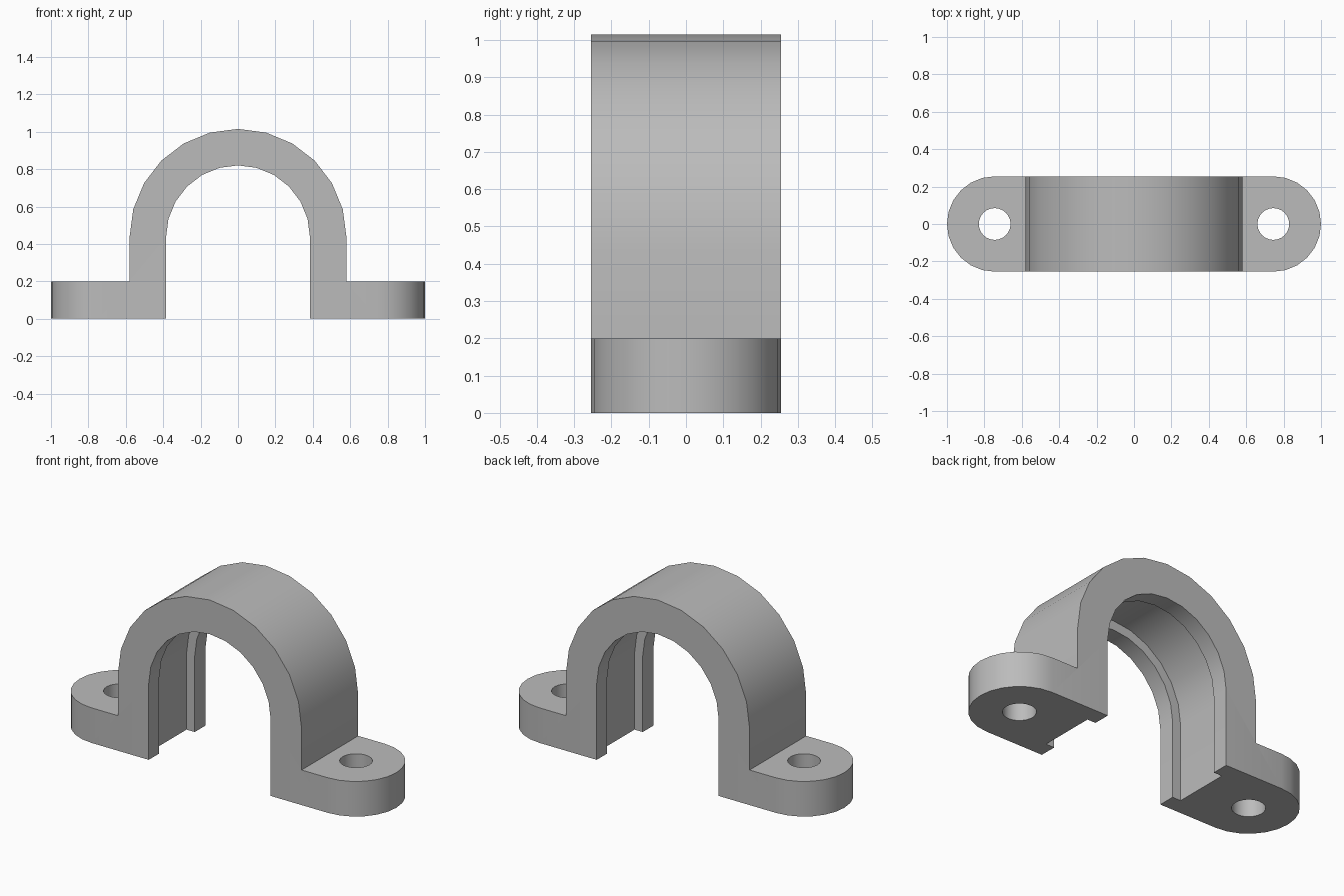
import bpy, bmesh
from math import pi, sin, cos

cube = bpy.data.objects.get("Cube")
if cube:
    bpy.data.objects.remove(cube)

DEPTH = 0.255          # half depth of strap and radius of the ears
OUTER, INNER = 0.58, 0.385
GROOVE = INNER + 0.052
LIP = DEPTH - 0.095    # inner side of each lip
SPRING = 0.435         # height where the arch begins
EAR_X, EAR_H, HOLE = 0.745, 0.2, 0.085

grey = bpy.data.materials.new("plain grey")
grey.use_nodes = True
colour = (0.5, 0.5, 0.5, 1)
grey.diffuse_color = colour
grey.node_tree.nodes["Principled BSDF"].inputs["Base Color"].default_value = colour


def add_object(name, bm):
    bmesh.ops.recalc_face_normals(bm, faces=bm.faces)
    mesh = bpy.data.meshes.new(name)
    bm.to_mesh(mesh)
    bm.free()
    mesh.materials.append(grey)
    obj = bpy.data.objects.new(name, mesh)
    bpy.context.collection.objects.link(obj)
    return obj


def prism(name, outline, bottom, top):
    bm = bmesh.new()
    base = bm.faces.new([bm.verts.new((x, y, bottom)) for x, y in outline])
    new = bmesh.ops.extrude_face_region(bm, geom=[base], use_keep_orig=True)["geom"]
    for v in new:
        if isinstance(v, bmesh.types.BMVert):
            v.co.z = top
    return add_object(name, bm)


def combine(target, tool, operation):
    mod = target.modifiers.new(operation, 'BOOLEAN')
    mod.operation, mod.solver, mod.object = operation, 'EXACT', tool
    bpy.context.view_layer.objects.active = target
    bpy.ops.object.modifier_apply(modifier=mod.name)
    bpy.data.objects.remove(tool)


# Strap: a channel section swept up one leg, over the arch and down again
section = [(OUTER, -DEPTH), (OUTER, DEPTH), (INNER, DEPTH), (INNER, LIP),
           (GROOVE, LIP), (GROOVE, -LIP), (INNER, -LIP), (INNER, -DEPTH)]
angles = [pi * i / 12 for i in range(13)]
bm = bmesh.new()
rings = [[bm.verts.new((r, y, 0)) for r, y in section]]
for a in angles:
    rings.append([bm.verts.new((r * cos(a), y, SPRING + r * sin(a))) for r, y in section])
rings.append([bm.verts.new((-r, y, 0)) for r, y in section])
n = len(section)
for a, b in zip(rings, rings[1:]):
    for i in range(n):
        j = (i + 1) % n
        bm.faces.new((a[i], a[j], b[j], b[i]))
bm.faces.new(rings[0])
bm.faces.new(rings[-1])
clamp = add_object("pipe_clamp", bm)

# Rounded mounting ears with a bolt hole on each side
for side in (1, -1):
    root = (GROOVE + OUTER) / 2
    ear = [(side * root, -DEPTH)]
    ear += [(side * (EAR_X + DEPTH * sin(a)), -DEPTH * cos(a)) for a in angles]
    ear.append((side * root, DEPTH))
    combine(clamp, prism("ear", ear, 0, EAR_H), 'UNION')
    hole = [(side * EAR_X + HOLE * cos(pi * i / 12), HOLE * sin(pi * i / 12)) for i in range(24)]
    combine(clamp, prism("bolt_hole", hole, -0.1, EAR_H + 0.1), 'DIFFERENCE')

# Tidy coplanar seams, then smooth the curved walls
bm = bmesh.new()
bm.from_mesh(clamp.data)
bmesh.ops.remove_doubles(bm, verts=bm.verts, dist=0.0005)
bmesh.ops.dissolve_limit(bm, angle_limit=0.01, verts=bm.verts, edges=bm.edges)
bm.to_mesh(clamp.data)
bm.free()
bpy.ops.object.select_all(action='DESELECT')
clamp.select_set(True)
bpy.context.view_layer.objects.active = clamp
bpy.ops.object.shade_smooth_by_angle(angle=pi / 6)
